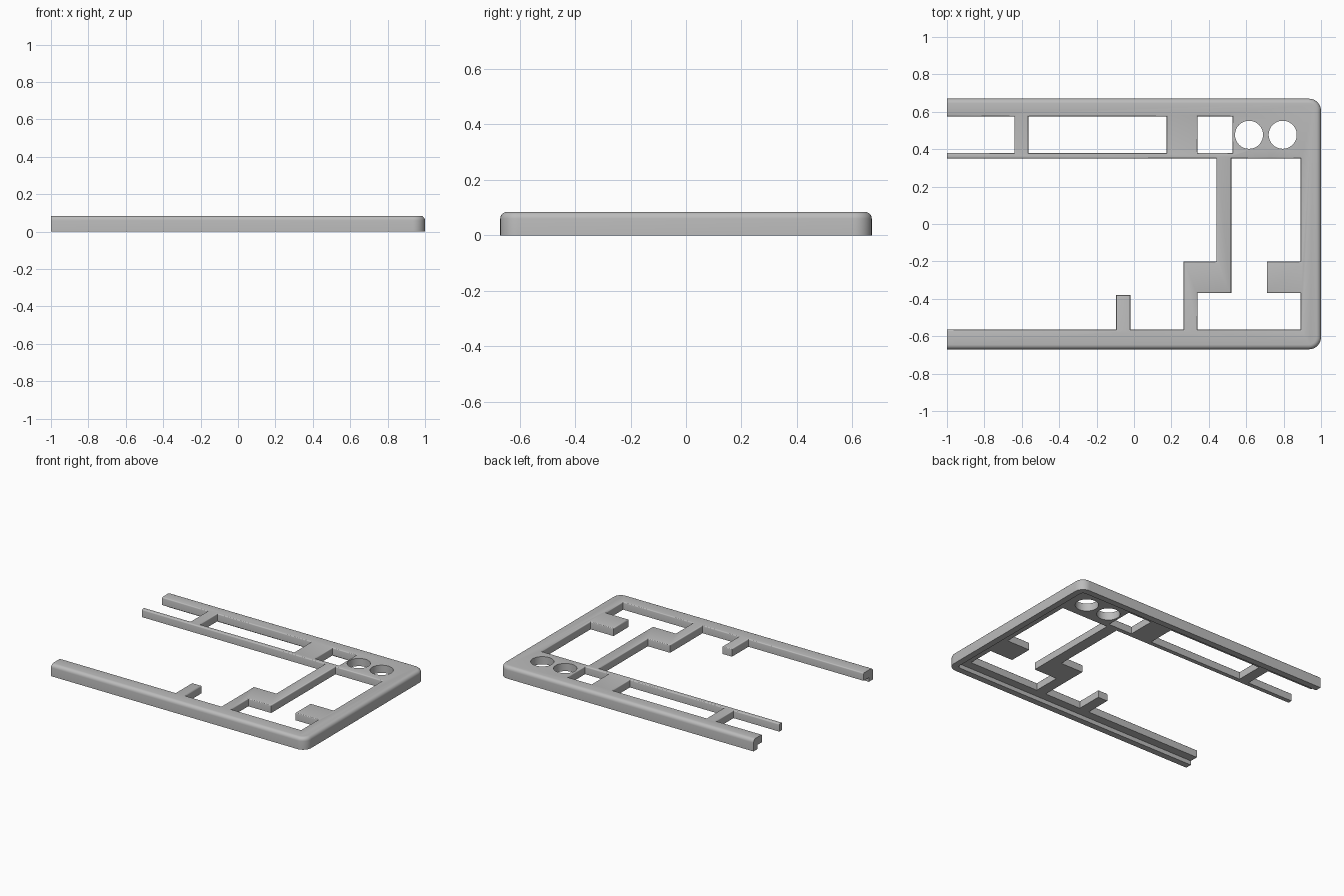
import bpy, bmesh, math

cube = bpy.data.objects.get("Cube")
if cube:
    bpy.data.objects.remove(cube, do_unlink=True)

TOP = 0.085      # overall height
WEB = 0.03       # underside of the inner bars
HALF_Y = 0.67

gray = bpy.data.materials.new("plain_gray")
gray.use_nodes = True
gray.diffuse_color = (0.5, 0.5, 0.5, 1)
gray.node_tree.nodes["Principled BSDF"].inputs["Base Color"].default_value = (0.5, 0.5, 0.5, 1)


def prism(bm, points, z0, z1):
    """Extrude a counter-clockwise or clockwise outline from z0 to z1."""
    face = bm.faces.new([bm.verts.new((x, y, z0)) for x, y in points])
    out = bmesh.ops.extrude_face_region(bm, geom=[face])
    for v in out["geom"]:
        if isinstance(v, bmesh.types.BMVert):
            v.co.z = z1
    bmesh.ops.recalc_face_normals(bm, faces=bm.faces[:])


def box(x0, x1, y0, y1):
    return [(x0, y0), (x1, y0), (x1, y1), (x0, y1)]


def circle(cx, cy, r, n=48):
    return [(cx + r * math.cos(2 * math.pi * i / n),
             cy + r * math.sin(2 * math.pi * i / n)) for i in range(n)]


def rounded_end(x0, x1, half, r, n=10):
    """Outline that is square at x0 and has rounded corners at x1."""
    arc = [(x1 - r + r * math.cos(a), half - r + r * math.sin(a))
           for a in [math.pi / 2 * i / n for i in range(n + 1)]]
    lower = [(x, -y) for x, y in reversed(arc)]
    return [(x0, -half)] + lower + arc + [(x0, half)]


def make_object(name, bm):
    mesh = bpy.data.meshes.new(name)
    bm.to_mesh(mesh)
    bm.free()
    obj = bpy.data.objects.new(name, mesh)
    bpy.context.collection.objects.link(obj)
    return obj


def cut(target, name, outlines, z0, z1):
    bm = bmesh.new()
    for points in outlines:
        prism(bm, points, z0, z1)
    cutter = make_object(name, bm)
    cutter.hide_render = True
    mod = target.modifiers.new(name, "BOOLEAN")
    mod.operation, mod.solver, mod.object = "DIFFERENCE", "EXACT", cutter
    bpy.context.view_layer.objects.active = target
    bpy.ops.object.modifier_apply(modifier=name)
    bpy.data.objects.remove(cutter, do_unlink=True)


# Outer slab with a rounded upper rim, open at the -x end
bm = bmesh.new()
prism(bm, rounded_end(-1, 1, HALF_Y, 0.065), 0, TOP)
rim = [e for e in bm.edges
       if all(v.co.z > TOP - 0.001 for v in e.verts)
       and not all(v.co.x < -0.999 for v in e.verts)]
bmesh.ops.bevel(bm, geom=rim, offset=0.025, segments=5, profile=0.5,
                affect="EDGES", clamp_overlap=False)
frame = make_object("frame_plate", bm)

# Hollow underside, leaving a lip around the outside
cut(frame, "underside_recess", [rounded_end(-1.2, 0.955, HALF_Y - 0.045, 0.025)], -0.1, WEB)

# Windows between the bars
main_window = [(-1.2, 0.35), (0.44, 0.35), (0.44, -0.2), (0.265, -0.2),
               (0.265, -0.565), (-0.02, -0.565), (-0.02, -0.38),
               (-0.095, -0.38), (-0.095, -0.565), (-1.2, -0.565)]
side_window = [(0.52, 0.35), (0.89, 0.35), (0.89, -0.2), (0.71, -0.2),
               (0.71, -0.37), (0.89, -0.37), (0.89, -0.565),
               (0.34, -0.565), (0.34, -0.37), (0.52, -0.37)]
slots = [box(x0, x1, 0.38, 0.575)
         for x0, x1 in ((-1.2, -0.64), (-0.565, 0.175), (0.34, 0.527))]
HOLES, HOLE_Y, HOLE_R = (0.615, 0.795), 0.477, 0.075
holes = [circle(x, HOLE_Y, HOLE_R) for x in HOLES]
cut(frame, "windows", [main_window, side_window] + slots + holes, -0.2, 0.3)

# Small rounding on the upper edges of the windows
bm = bmesh.new()
bm.from_mesh(frame.data)
bmesh.ops.remove_doubles(bm, verts=bm.verts[:], dist=0.0001)
bm.normal_update()


def window_edge(e):
    if len(e.link_faces) != 2 or any(v.co.z < TOP - 0.001 for v in e.verts):
        return False
    if all(v.co.x < -0.999 for v in e.verts):
        return False
    if any(math.hypot(v.co.x - x, v.co.y - HOLE_Y) < HOLE_R + 0.002
           for x in HOLES for v in e.verts):
        return False
    ups = sorted(f.normal.z for f in e.link_faces)
    return abs(ups[0]) < 0.05 and ups[1] > 0.95


bmesh.ops.bevel(bm, geom=[e for e in bm.edges if window_edge(e)], offset=0.008,
                segments=3, profile=0.5, affect="EDGES", clamp_overlap=False)
bm.to_mesh(frame.data)
bm.free()

frame.data.materials.clear()
frame.data.materials.append(gray)
bpy.ops.object.select_all(action="DESELECT")
frame.select_set(True)
bpy.context.view_layer.objects.active = frame
bpy.ops.object.shade_smooth_by_angle(angle=math.radians(35))
